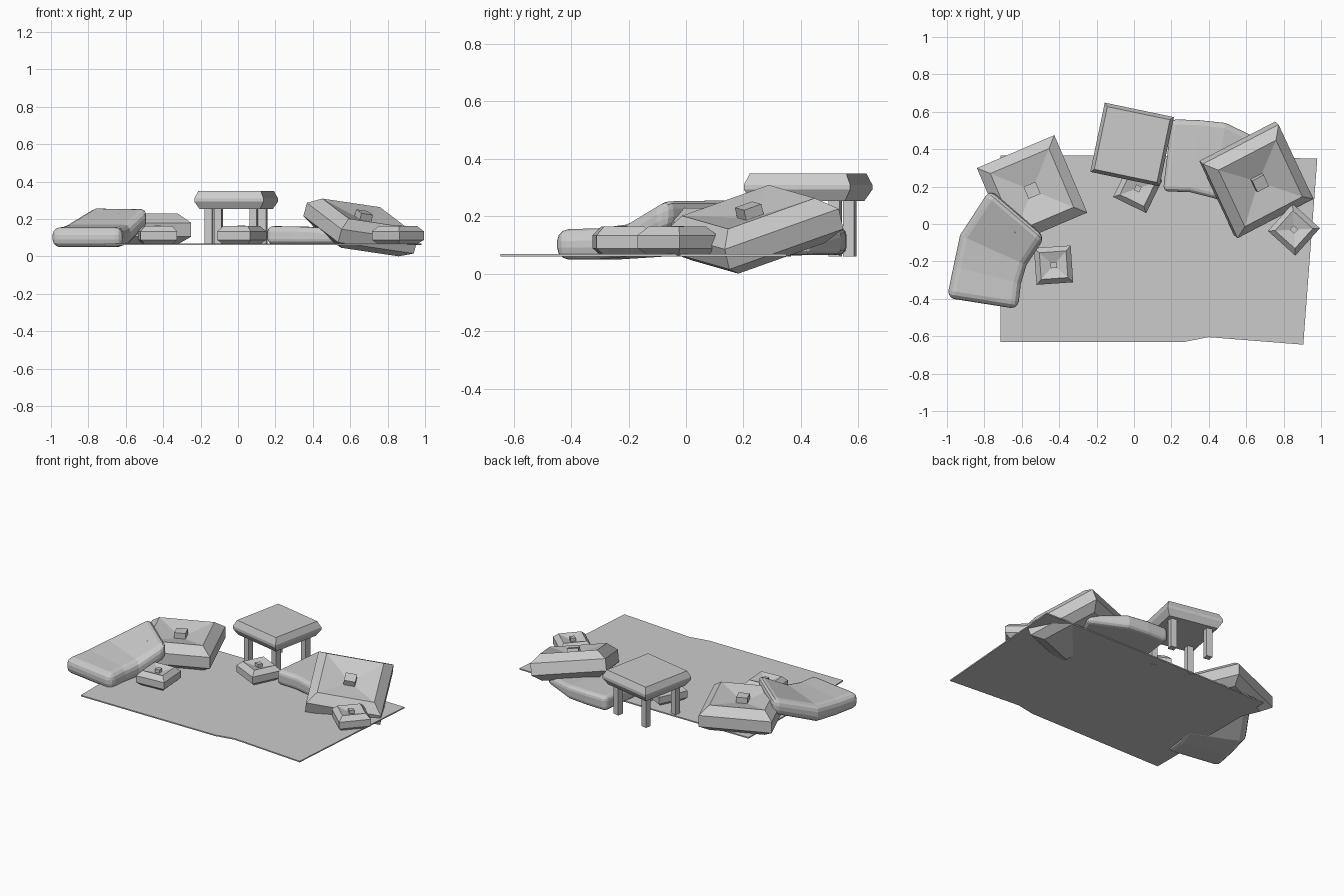
import bpy, bmesh
from math import radians
from mathutils import Matrix, Vector

if "Cube" in bpy.data.objects:
    bpy.data.objects.remove(bpy.data.objects["Cube"])


def finish(name, bm):
    bmesh.ops.recalc_face_normals(bm, faces=bm.faces)
    me = bpy.data.meshes.new(name)
    bm.to_mesh(me)
    bm.free()
    ob = bpy.data.objects.new(name, me)
    bpy.context.collection.objects.link(ob)
    return ob


def square(bm, size, z):
    h = size / 2
    return [bm.verts.new((x * h, y * h, z)) for x, y in ((-1, -1), (1, -1), (1, 1), (-1, 1))]


def skin(bm, rings):
    for a, b in zip(rings, rings[1:]):
        n = len(a)
        for i in range(n):
            j = (i + 1) % n
            bm.faces.new((a[i], a[j], b[j], b[i]))


def box(bm, center, size):
    m = Matrix.Translation(center) @ Matrix.Diagonal((*size, 1))
    bmesh.ops.create_cube(bm, size=1, matrix=m)


def cushion(name, loc, size, height, inset, button, rot=(0, 0, 0)):
    """Square tufted cushion, origin at its middle, with a dipped top and button."""
    bm = bmesh.new()
    h = height / 2
    inner = size - 2 * inset
    rings = [square(bm, s, z) for s, z in
             ((inner, -h), (size, -h * 0.5), (size, h * 0.4), (inner, h))]
    skin(bm, rings)
    bm.faces.new(rings[0])
    tuft = bm.verts.new((0, 0, h * 0.5))
    top = rings[-1]
    for i in range(4):
        bm.faces.new((top[i], top[(i + 1) % 4], tuft))
    box(bm, (0, 0, h * 0.75), (button, button, h * 0.6))
    ob = finish(name, bm)
    rx, ry, rz = (radians(a) for a in rot)
    ob.matrix_world = (Matrix.Translation(loc) @ Matrix.Rotation(rz, 4, 'Z')
                       @ Matrix.Rotation(ry, 4, 'Y') @ Matrix.Rotation(rx, 4, 'X'))


def pad(name, sections, width):
    """Bent mat lofted through (left xy, right xy, bottom z, top z) sections."""
    bm = bmesh.new()
    rings = []
    for l, r, zb, zt in sections:
        rings.append([bm.verts.new(p) for p in
                      ((*l, zb), (*r, zb), (*r, zt), (*l, zt))])
    skin(bm, rings)
    bm.faces.new(rings[0])
    bm.faces.new(rings[-1])
    ob = finish(name, bm)
    bev = ob.modifiers.new("soft_edges", 'BEVEL')
    bev.width = width
    bev.segments = 3
    bev.limit_method = 'ANGLE'
    bev.angle_limit = radians(50)


# Thin rug
bm = bmesh.new()
outline = [(-0.715, -0.63), (0.27, -0.63), (0.40, -0.605), (0.905, -0.645),
           (0.98, 0.35), (0.1, 0.365), (-0.715, 0.365)]
rings = [[bm.verts.new((x, y, z)) for x, y in outline] for z in (0.061, 0.069)]
skin(bm, rings)
for ring in rings:
    bm.faces.new(ring)
finish("rug", bm)

# Large floor cushions: one flat, one leaning
cushion("large_cushion_left", (-0.545, 0.18, 0.147), 0.45, 0.165, 0.055, 0.07, (0, 0, 23))
cushion("large_cushion_right", (0.655, 0.235, 0.155), 0.46, 0.165, 0.055, 0.07, (18, 7.5, 27.5))

# Small cushions
for name, x, y, angle in (("small_cushion_left", -0.43, -0.22, 4),
                          ("small_cushion_middle", 0.02, 0.19, -26),
                          ("small_cushion_right", 0.855, -0.03, -42)):
    cushion(name, (x, y, 0.114), 0.197, 0.10, 0.027, 0.032, (0, 0, angle))

# Bent mats
pad("bent_mat_left", [
    ((-1.0, -0.395), (-0.62, -0.455), 0.05, 0.155),
    ((-0.965, -0.225), (-0.605, -0.32), 0.05, 0.158),
    ((-0.93, -0.06), (-0.575, -0.22), 0.06, 0.172),
    ((-0.77, 0.185), (-0.475, -0.07), 0.16, 0.268)], 0.04)
pad("bent_mat_right", [
    ((0.2, 0.56), (0.155, 0.175), 0.066, 0.162),
    ((0.35, 0.555), (0.30, 0.17), 0.066, 0.16),
    ((0.49, 0.54), (0.42, 0.14), 0.066, 0.155),
    ((0.72, 0.43), (0.58, 0.09), 0.066, 0.12)], 0.035)

# Low table: bevelled top and four square legs
table = Matrix.Translation((-0.01, 0.425, 0)) @ Matrix.Rotation(radians(-11.8), 4, 'Z')
bm = bmesh.new()
rings = [square(bm, s, z) for s, z in
         ((0.33, 0.253), (0.378, 0.293), (0.378, 0.31), (0.342, 0.35))]
skin(bm, rings)
bm.faces.new(rings[0])
bm.faces.new(rings[-1])
finish("table_top", bm).matrix_world = table
for i, (sx, sy) in enumerate(((-1, -1), (1, -1), (1, 1), (-1, 1))):
    bm = bmesh.new()
    box(bm, (sx * 0.122, sy * 0.122, 0.16), (0.04, 0.04, 0.2))
    finish(f"table_leg_{i + 1}", bm).matrix_world = table
